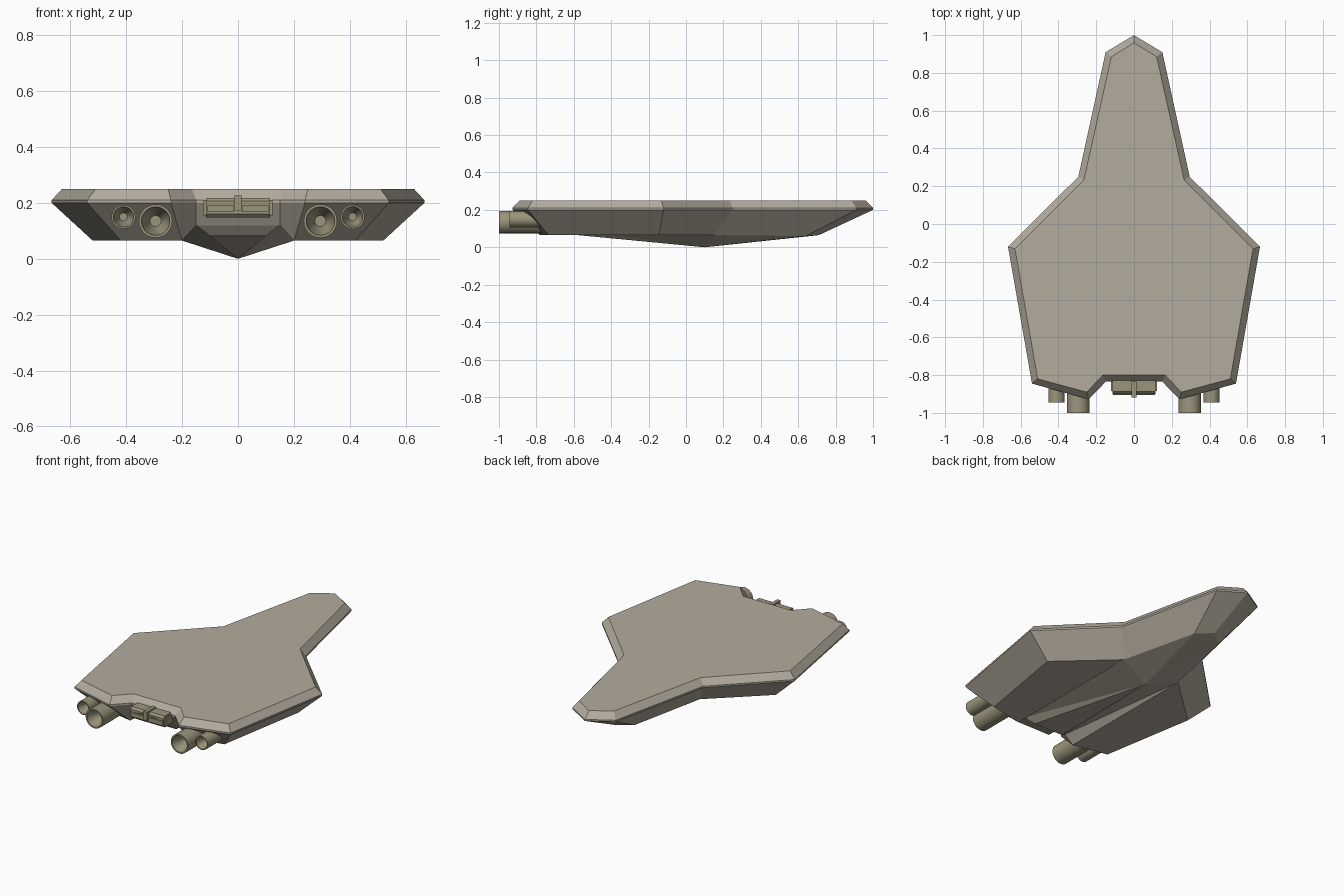
import bpy, bmesh, math
from mathutils import Matrix

if "Cube" in bpy.data.objects:
    bpy.data.objects.remove(bpy.data.objects["Cube"])


def material(name, rgb):
    m = bpy.data.materials.new(name)
    m.diffuse_color = (*rgb, 1)
    m.use_nodes = True
    m.node_tree.nodes["Principled BSDF"].inputs["Base Color"].default_value = m.diffuse_color
    return m


HULL = material("hull_tan", (0.45, 0.41, 0.34))
METAL = material("engine_bronze", (0.33, 0.30, 0.20))


def finish(bm, name, mat, smooth=False):
    bmesh.ops.recalc_face_normals(bm, faces=bm.faces[:])
    me = bpy.data.meshes.new(name)
    bm.to_mesh(me)
    bm.free()
    me.materials.append(mat)
    ob = bpy.data.objects.new(name, me)
    bpy.context.collection.objects.link(ob)
    if smooth:
        bpy.ops.object.select_all(action='DESELECT')
        ob.select_set(True)
        bpy.context.view_layer.objects.active = ob
        bpy.ops.object.shade_smooth_by_angle(angle=math.radians(35))
    return ob


# Hull outlines, right half from nose to rear notch
TOP = [(0, .96), (.12, .885), (.265, .235), (.63, -.132), (.51, -.82), (.25, -.89), (.165, -.80)]
RIM = [(0, 1), (.15, .91), (.295, .25), (.667, -.12), (.54, -.845), (.24, -.928), (.15, -.835)]
BOTTOM = [(0, .71, .065), (.09, .64, .06), (.2, .15, .065), (.52, -.145, .065),
          (.42, -.735, .065), (.2, -.78, .065), (.15, -.79, .12)]


def build_hull():
    bm = bmesh.new()

    def ring(half):
        full = half + [(-x, y, z) for x, y, z in half[:0:-1]]
        return [bm.verts.new(p) for p in full]

    rings = [ring([(x, y, .25) for x, y in TOP]),
             ring([(x, y, .21) for x, y in RIM]),
             ring([(x, y, .20) for x, y in RIM]),
             ring(BOTTOM)]
    n = len(rings[0])
    bm.faces.new(rings[0])
    for a, b in zip(rings, rings[1:]):
        for i in range(n):
            j = (i + 1) % n
            bm.faces.new((a[i], a[j], b[j], b[i]))
    # Keel: fan of facets around the lowest point, with a groove on each side
    b = rings[3]
    apex = bm.verts.new((0, .1, 0))
    keel = [bm.verts.new((s * .1, -.755, .082)) for s in (1, -1)]
    for side in (0, 1):
        v = [b[-i] if side else b[i] for i in range(7)]
        k = keel[side]
        bm.faces.new((v[2], v[3], v[4], v[5]))
        for f in ((apex, v[0], v[1]), (apex, v[1], v[2]), (v[2], v[5], v[6]),
                  (apex, v[2], v[6]), (apex, v[6], k)):
            bm.faces.new(f)
    bm.faces.new((apex, keel[0], keel[1]))
    bm.faces.new((b[6], b[-6], keel[1], keel[0]))
    return finish(bm, "hull", HULL)


def nozzle(name, x, z, r, y_front, y_back, depth):
    # Lathe a hollow nozzle with a conical throat along the y axis
    prof = [(0, y_back), (r, y_back), (r, y_front), (r * .85, y_front),
            (r * .75, y_front + depth * .3), (r * .33, y_front + depth), (0, y_front + depth)]
    bm = bmesh.new()
    vs = [bm.verts.new((p, y, 0)) for p, y in prof]
    es = [bm.edges.new(e) for e in zip(vs, vs[1:])]
    bmesh.ops.spin(bm, geom=vs + es, cent=(0, 0, 0), axis=(0, 1, 0),
                   angle=math.tau, steps=28)
    bmesh.ops.remove_doubles(bm, verts=bm.verts[:], dist=1e-5)
    bmesh.ops.translate(bm, verts=bm.verts[:], vec=(x, 0, z))
    finish(bm, name, METAL, True)


def box(name, xs, ys, zs, bevel=0):
    bm = bmesh.new()
    lo, hi = zip(xs, ys, zs)
    size = [h - l for l, h in zip(lo, hi)]
    mid = [(h + l) / 2 for l, h in zip(lo, hi)]
    bmesh.ops.create_cube(bm, size=1, matrix=Matrix.Translation(mid) @ Matrix.Diagonal((*size, 1)))
    if bevel:
        # Chamfer only the edges that run along x
        edges = [e for e in bm.edges if abs(e.verts[0].co.x - e.verts[1].co.x) > 1e-4]
        bmesh.ops.bevel(bm, geom=edges, offset=bevel, segments=1, affect='EDGES')
    finish(bm, name, METAL)


build_hull()

# Engines
for s, tag in ((1, "right"), (-1, "left")):
    nozzle("main_engine_" + tag, s * .295, .135, .06, -1.0, -.76, .10)
    nozzle("small_engine_" + tag, s * .41, .15, .043, -.945, -.76, .07)

# Docking unit in the rear notch
box("dock_body", (-.115, .115), (-.90, -.80), (.148, .218), .012)
for s in (1, -1):
    box("dock_end_plate", sorted((s * .112, s * .123)), (-.885, -.80), (.155, .21))
    box("dock_upper_strip", sorted((s * .014, s * .11)), (-.906, -.89), (.168, .19))
    for i in range(5):
        x = s * (.028 + i * .009)
        box("dock_stud", (x - .002, x + .002), (-.904, -.89), (.194, .198))
box("dock_center_latch", (-.012, .012), (-.918, -.83), (.172, .226))
